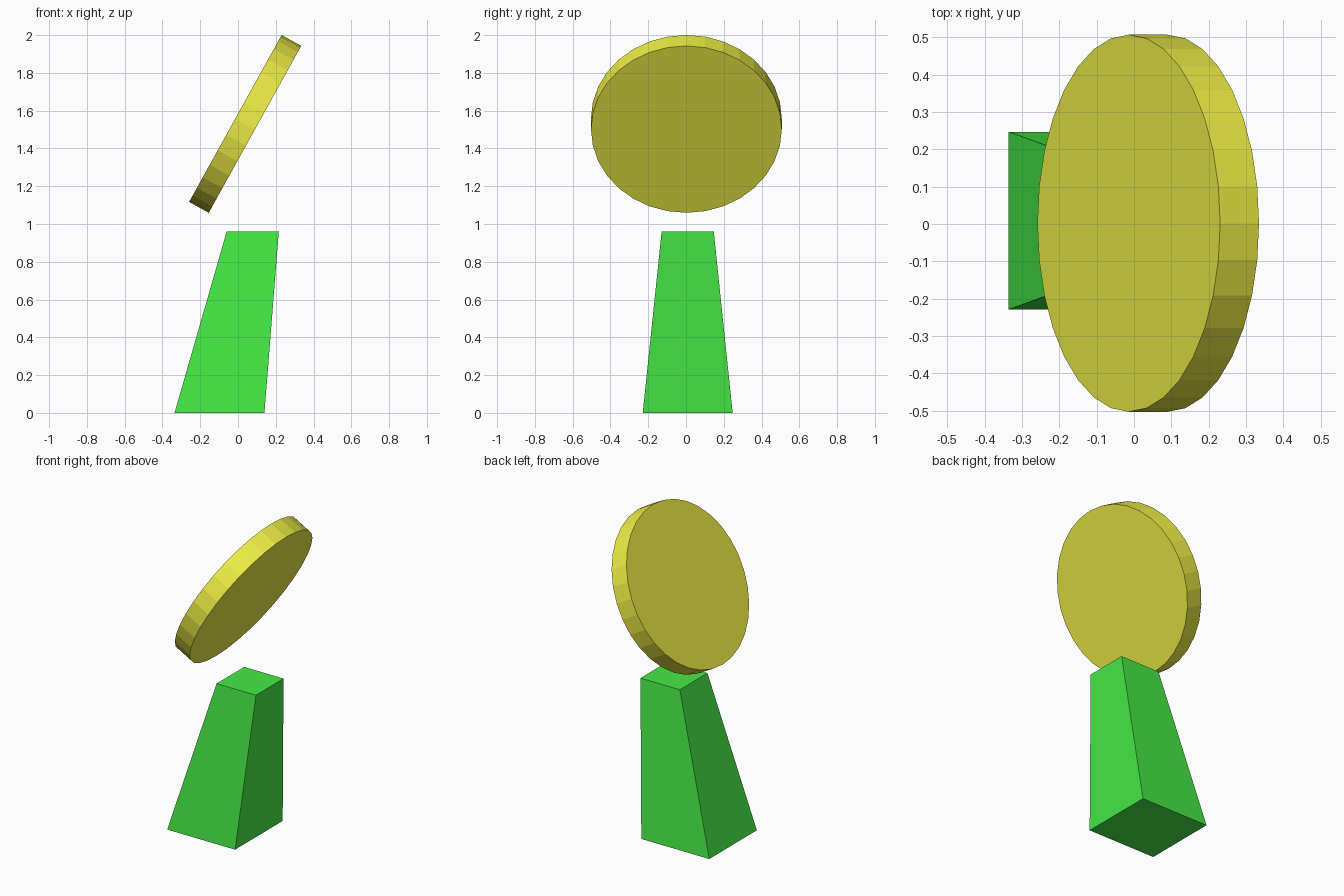
import bpy, bmesh
from math import radians

if "Cube" in bpy.data.objects:
    bpy.data.objects.remove(bpy.data.objects["Cube"])


def material(name, color):
    mat = bpy.data.materials.new(name)
    mat.diffuse_color = color
    mat.use_nodes = True
    mat.node_tree.nodes["Principled BSDF"].inputs["Base Color"].default_value = mat.diffuse_color
    return mat


# Leaning tapered pedestal: a cube whose top and bottom squares are placed separately
bpy.ops.mesh.primitive_cube_add(size=2)
pedestal = bpy.context.object
pedestal.name = "pedestal"
for v in pedestal.data.vertices:
    cx, half, z = (0.078, 0.138, 0.96) if v.co.z > 0 else (-0.098, 0.238, 0.0)
    v.co = (cx + half * v.co.x, 0.009 + half * v.co.y, z)
pedestal.data.materials.append(material("green", (0.06, 0.82, 0.06, 1)))

# Tilted disc floating above the pedestal
bpy.ops.mesh.primitive_cylinder_add(
    vertices=32, radius=0.505, depth=0.119,
    location=(0.038, 0.002, 1.53), rotation=(0, radians(119), 0))
disc = bpy.context.object
disc.name = "tilted_disc"
disc.data.materials.append(material("yellow", (0.85, 0.85, 0.06, 1)))
